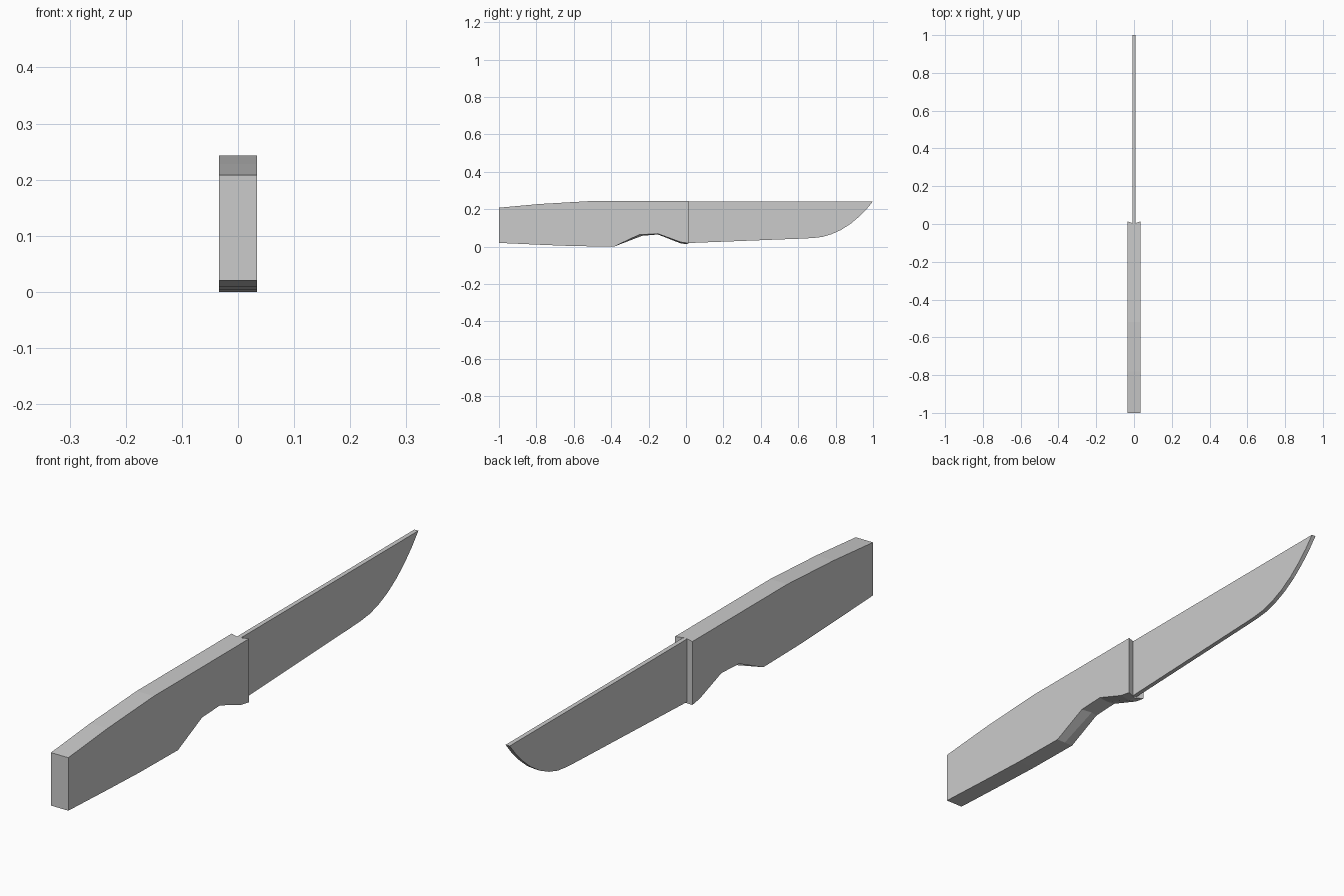
import bpy, bmesh

if "Cube" in bpy.data.objects:
    bpy.data.objects.remove(bpy.data.objects["Cube"])


def loft(name, sections):
    """Skin matching (x, [(y, z), ...]) outlines and cap both ends."""
    bm = bmesh.new()
    rings = [[bm.verts.new((x, y, z)) for y, z in pts] for x, pts in sections]
    for a, b in zip(rings, rings[1:]):
        n = len(a)
        for i in range(n):
            j = (i + 1) % n
            bm.faces.new((a[i], a[j], b[j], b[i]))
    bm.faces.new(rings[0])
    bm.faces.new(rings[-1])
    bmesh.ops.recalc_face_normals(bm, faces=bm.faces)
    mesh = bpy.data.meshes.new(name)
    bm.to_mesh(mesh)
    bm.free()
    obj = bpy.data.objects.new(name, mesh)
    bpy.context.collection.objects.link(obj)
    return obj


# Handle: top and butt shared; finger notch is slightly ridged, front is a shallow V
back = [(0.0, 0.243), (-0.52, 0.243), (-0.78, 0.228), (-1.0, 0.208),
        (-1.0, 0.02), (-0.78, 0.010), (-0.6, 0.003), (-0.385, 0.0)]
side = [(0.013, 0.243)] + back[1:] + [(-0.25, 0.064), (-0.15, 0.069), (-0.03, 0.025), (0.013, 0.018)]
mid = [(0.003, 0.243)] + back[1:] + [(-0.235, 0.058), (-0.15, 0.065), (-0.03, 0.018), (0.003, 0.013)]
loft("handle", [(-0.034, side), (0.0, mid), (0.034, side)])

# Blade: thin plate with straight spine and curved belly
blade = [(-0.02, 0.2425), (1.0, 0.2425), (0.965, 0.200), (0.925, 0.160),
         (0.88, 0.122), (0.83, 0.090), (0.78, 0.067), (0.73, 0.052),
         (0.68, 0.046), (0.62, 0.043), (-0.02, 0.018)]
loft("blade", [(-0.008, blade), (0.008, blade)])
